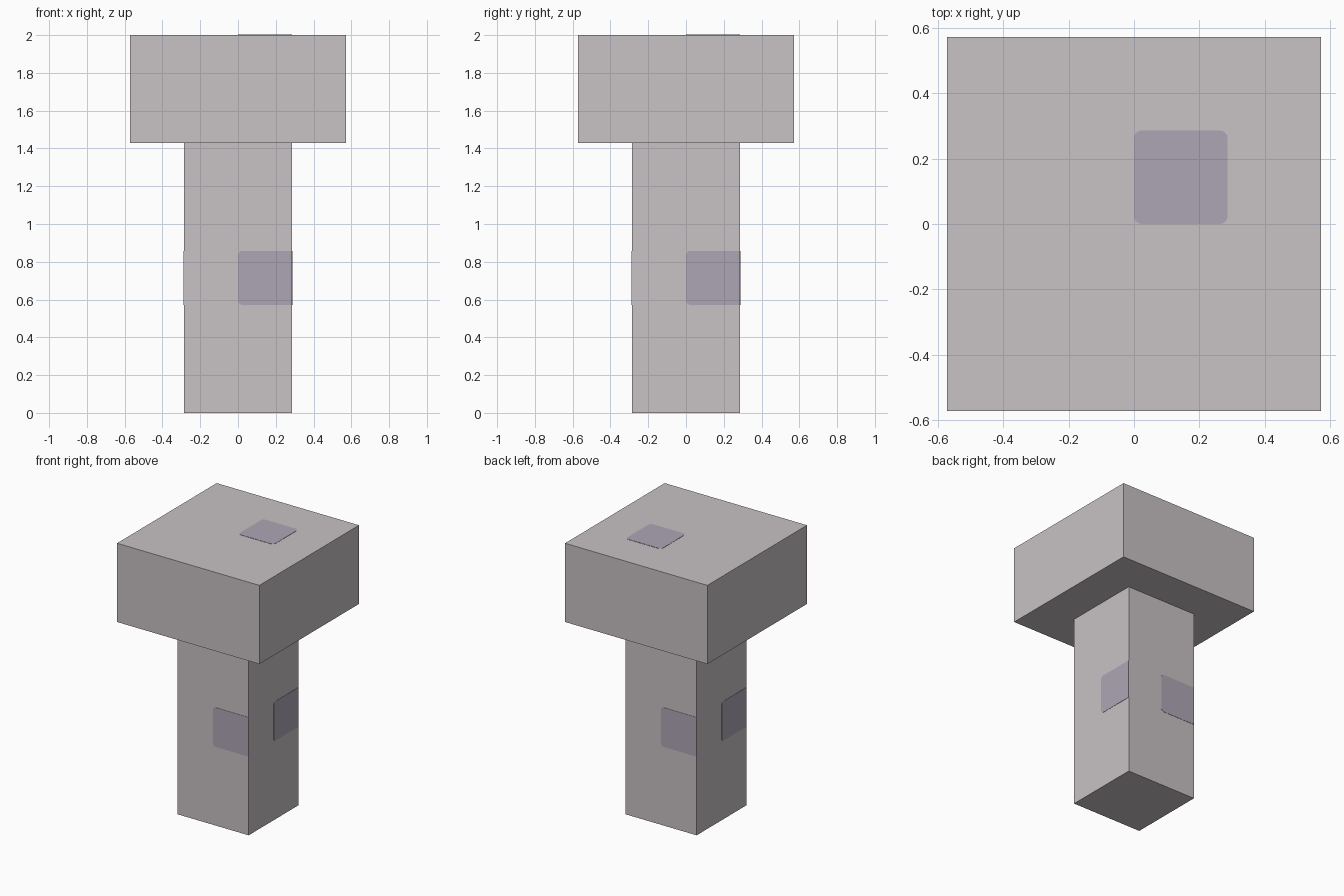
import bpy
import bmesh
from math import pi, sin, cos
from mathutils import Matrix, Vector

default = bpy.data.objects.get("Cube")
if default:
    bpy.data.objects.remove(default, do_unlink=True)

U = 2 / 7            # module: half the post width
POST_TOP = 5 * U
LIFT = 0.002         # thickness of the painted patches


def material(name, rgb):
    mat = bpy.data.materials.new(name)
    mat.use_nodes = True
    colour = (*rgb, 1)
    mat.diffuse_color = colour
    mat.node_tree.nodes["Principled BSDF"].inputs["Base Color"].default_value = colour
    return mat


def finish(bm, name, mat):
    bmesh.ops.recalc_face_normals(bm, faces=bm.faces)
    mesh = bpy.data.meshes.new(name)
    bm.to_mesh(mesh)
    bm.free()
    mesh.materials.append(mat)
    obj = bpy.data.objects.new(name, mesh)
    bpy.context.collection.objects.link(obj)
    return obj


def box(name, half, bottom, top, mat):
    bm = bmesh.new()
    size = Matrix.Diagonal((2 * half, 2 * half, top - bottom, 1))
    place = Matrix.Translation((0, 0, (bottom + top) / 2))
    bmesh.ops.create_cube(bm, size=1, matrix=place @ size)
    return finish(bm, name, mat)


def patch(name, matrix, round_outer, mat, radius=0.022, steps=3):
    """Square plate from (0, 0) to (U, U), rounded at its corners."""
    bm = bmesh.new()
    points = []
    for i, (x, y) in enumerate([(U, U), (0, U), (0, 0), (U, 0)]):
        if x and not round_outer:
            points.append((x, y, 0))
            continue
        cx = x + (-radius if x else radius)
        cy = y + (-radius if y else radius)
        for s in range(steps + 1):
            a = (i + s / steps) * pi / 2
            points.append((cx + radius * cos(a), cy + radius * sin(a), 0))
    face = bm.faces.new([bm.verts.new(p) for p in points])
    grown = bmesh.ops.extrude_face_region(bm, geom=[face])
    top = [v for v in grown["geom"] if isinstance(v, bmesh.types.BMVert)]
    bmesh.ops.translate(bm, verts=top, vec=Vector((0, 0, LIFT)))
    bmesh.ops.transform(bm, matrix=matrix, verts=bm.verts)
    return finish(bm, name, mat)


stone = material("pale warm grey", (0.578, 0.539, 0.552))
mauve = material("muted mauve", (0.418, 0.381, 0.462))

# Post and wide cap
box("post", U, 0, POST_TOP, stone)
box("cap", 2 * U, POST_TOP, 7 * U, stone)

# Patch on the cap top
patch("cap_patch", Matrix.Translation((0, 0, 7 * U)), True, mauve)

# One patch on each post side, repeated by quarter turns
front = Matrix.Translation((0, -U, 2 * U)) @ Matrix.Rotation(pi / 2, 4, "X")
for turn, side in enumerate(["front", "left", "back", "right"]):
    spin = Matrix.Rotation(turn * pi / 2, 4, "Z")
    patch("post_patch_" + side, spin @ front, False, mauve)
